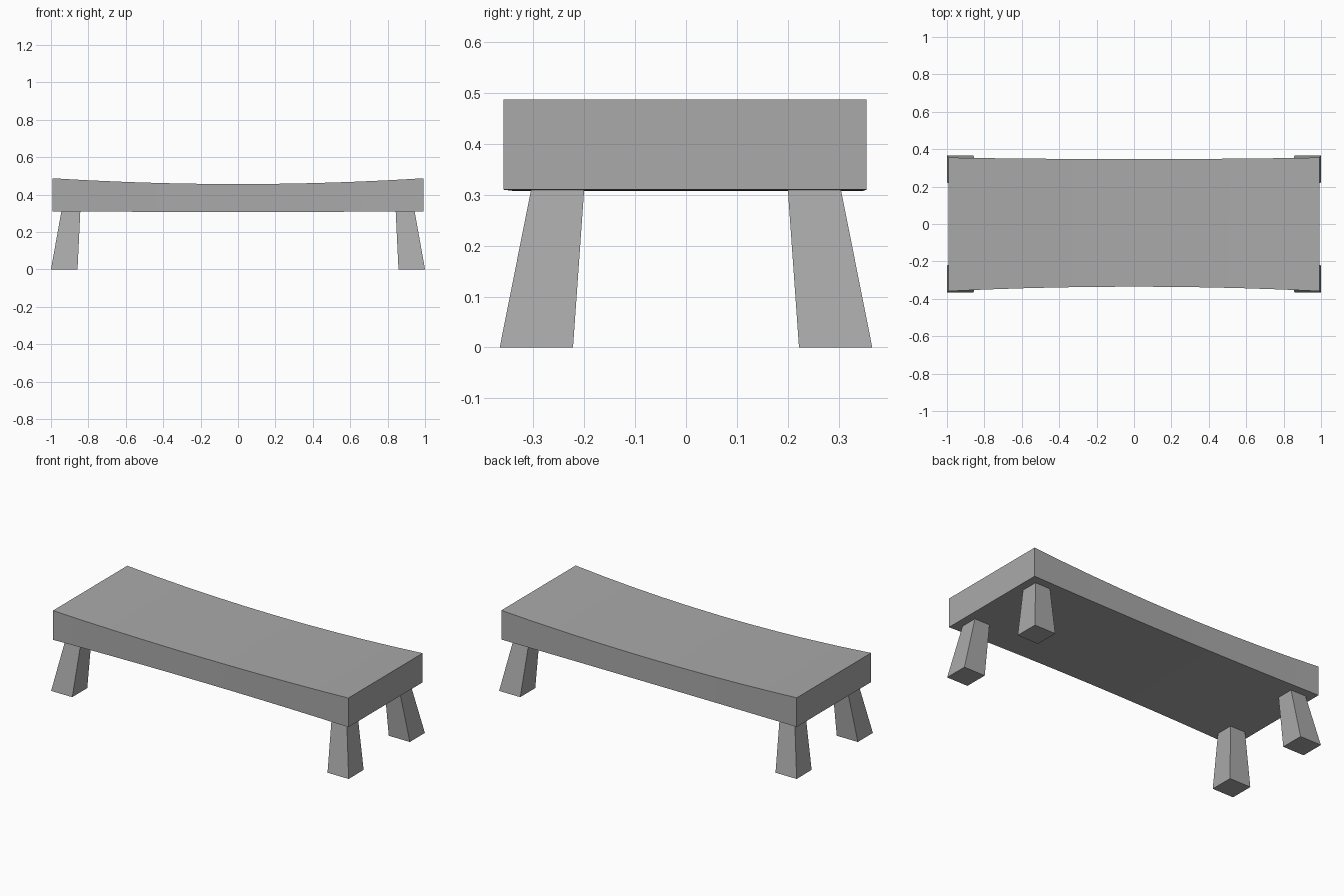
import bpy
import bmesh

cube = bpy.data.objects.get("Cube")
if cube:
    bpy.data.objects.remove(cube, do_unlink=True)

grey = bpy.data.materials.new("stone_grey")
grey.use_nodes = True
colour = (0.4, 0.4, 0.4, 1)
grey.diffuse_color = colour
grey.node_tree.nodes["Principled BSDF"].inputs["Base Color"].default_value = colour


def loft(name, rings):
    """Skin a row of four-cornered rings and cap both ends."""
    bm = bmesh.new()
    rows = [[bm.verts.new(p) for p in ring] for ring in rings]
    for a, b in zip(rows, rows[1:]):
        for i in range(4):
            j = (i + 1) % 4
            bm.faces.new((a[i], a[j], b[j], b[i]))
    bm.faces.new(rows[0])
    bm.faces.new(rows[-1])
    bmesh.ops.recalc_face_normals(bm, faces=bm.faces)
    mesh = bpy.data.meshes.new(name)
    bm.to_mesh(mesh)
    bm.free()
    mesh.materials.append(grey)
    obj = bpy.data.objects.new(name, mesh)
    bpy.context.collection.objects.link(obj)
    return obj


# Seat slab: the top dips and both long sides pinch in towards the middle
SEGMENTS = 10
sections = []
for i in range(SEGMENTS + 1):
    t = 2 * i / SEGMENTS - 1
    sag = 1 - t * t
    x = 0.993 * t
    front = -0.359 + 0.024 * sag
    back = 0.355 - 0.008 * sag
    top = 0.487 - 0.031 * sag
    base = 0.31 - 0.003 * sag
    sections.append([(x, front, base), (x, back, base), (x, back, top), (x, front, top)])
seat = loft("seat", sections)
for face in seat.data.polygons:
    face.use_smooth = len(face.vertices) == 4 and abs(face.normal.x) < 0.5
bpy.context.view_layer.objects.active = seat
seat.select_set(True)
bpy.ops.object.shade_smooth_by_angle()


# Tapered legs splayed out to the four corners
def leg_ring(sx, sy, x0, x1, y0, y1, z):
    return [(sx * x, sy * y, z) for x, y in ((x0, y0), (x1, y0), (x1, y1), (x0, y1))]


for sx, side in ((1, "left"), (-1, "right")):
    for sy, end in ((-1, "front"), (1, "back")):
        loft(f"{end}_{side}_leg", [
            leg_ring(sx, sy, 0.858, 1.0, 0.222, 0.366, 0),
            leg_ring(sx, sy, 0.843, 0.944, 0.2, 0.304, 0.312),
        ])
